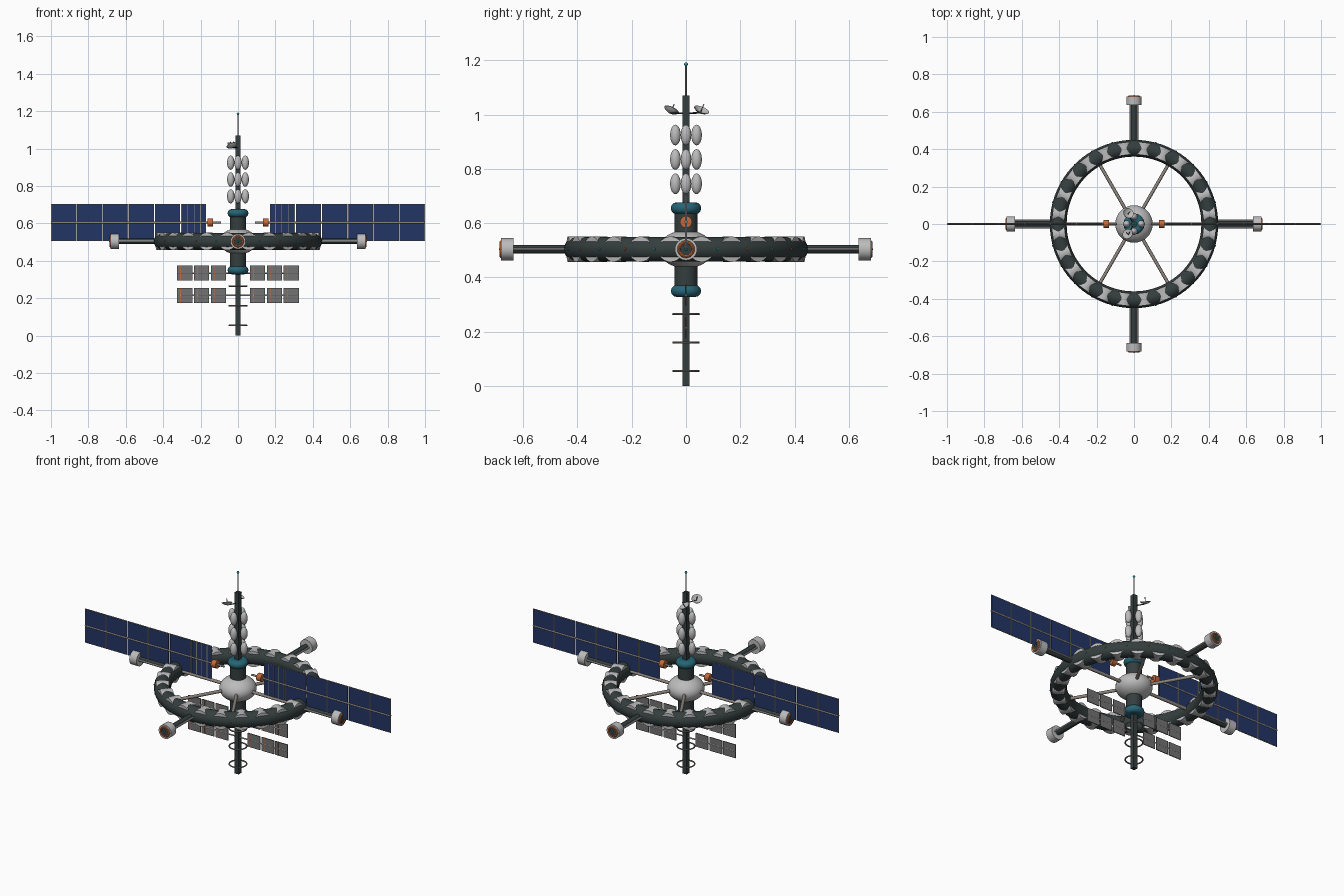
import bpy, bmesh, math
from math import sin, cos, radians, pi
from mathutils import Vector, Matrix

cube = bpy.data.objects.get("Cube")
if cube:
    bpy.data.objects.remove(cube, do_unlink=True)


def material(name, rgb, metal=0.0):
    m = bpy.data.materials.new(name)
    m.use_nodes = True
    m.diffuse_color = (*rgb, 1)
    bsdf = m.node_tree.nodes["Principled BSDF"]
    bsdf.inputs["Base Color"].default_value = (*rgb, 1)
    bsdf.inputs["Roughness"].default_value = 0.6
    return m


HULL = material("dark hull", (0.035, 0.048, 0.048))
WHITE = material("pale grey", (0.5, 0.5, 0.5))
METAL = material("warm metal", (0.27, 0.24, 0.21))
TEAL = material("teal", (0.02, 0.13, 0.18))
ORANGE = material("orange", (0.55, 0.14, 0.04))
NAVY = material("navy cells", (0.016, 0.036, 0.13))
RADIATOR = material("radiator grey", (0.17, 0.17, 0.17))
GLOW = material("cyan light", (0.02, 0.4, 0.5))

RING_Z, RING_R, TUBE_R = 0.504, 0.405, 0.045
ARRAY_Z = 0.605


def finish(name, bm, mat, smooth=True):
    bmesh.ops.recalc_face_normals(bm, faces=bm.faces)
    me = bpy.data.meshes.new(name)
    bm.to_mesh(me)
    bm.free()
    me.materials.append(mat)
    ob = bpy.data.objects.new(name, me)
    bpy.context.collection.objects.link(ob)
    if smooth:
        bpy.ops.object.select_all(action='DESELECT')
        ob.select_set(True)
        bpy.context.view_layer.objects.active = ob
        bpy.ops.object.shade_smooth_by_angle(angle=radians(35))
    return ob


def box(name, centre, size, mat):
    bm = bmesh.new()
    bmesh.ops.create_cube(bm, size=1, matrix=Matrix.Translation(centre) @ Matrix.Diagonal((*size, 1)))
    return finish(name, bm, mat, False)


def rod(name, a, b, r, mat, sides=16):
    a, b = Vector(a), Vector(b)
    turn = (b - a).to_track_quat('Z', 'Y').to_matrix().to_4x4()
    bm = bmesh.new()
    bmesh.ops.create_cone(bm, cap_ends=True, segments=sides, radius1=r, radius2=r,
                          depth=(b - a).length, matrix=Matrix.Translation((a + b) / 2) @ turn)
    return finish(name, bm, mat)


def ellipsoid(name, centre, radii, mat, u=24, v=16):
    bm = bmesh.new()
    bmesh.ops.create_uvsphere(bm, u_segments=u, v_segments=v, radius=1,
                              matrix=Matrix.Translation(centre) @ Matrix.Diagonal((*radii, 1)))
    return finish(name, bm, mat)


def lathe(name, profile, mat, closed=False, sides=32, place=Matrix()):
    """Spin a (radius, height) profile about z, then place it."""
    bm = bmesh.new()
    vs = [bm.verts.new((r, 0, z)) for r, z in profile]
    edges = [bm.edges.new(p) for p in zip(vs, vs[1:] + (vs[:1] if closed else []))]
    bmesh.ops.spin(bm, geom=vs + edges, cent=(0, 0, 0), axis=(0, 0, 1), angle=2 * pi, steps=sides)
    bmesh.ops.remove_doubles(bm, verts=bm.verts, dist=1e-5)
    bmesh.ops.transform(bm, matrix=place, verts=bm.verts)
    return finish(name, bm, mat)


def torus(name, z, major, minor, mat, sides=48, rim=12, place=None):
    circle = [(major + minor * cos(2 * pi * i / rim), minor * sin(2 * pi * i / rim)) for i in range(rim)]
    return lathe(name, circle, mat, True, sides, place or Matrix.Translation((0, 0, z)))


def polar(r, angle, z):
    return Vector((r * cos(angle), r * sin(angle), z))


# Central core and hub
rod("core", (0, 0, 0.34), (0, 0, 0.66), 0.043, HULL, 32)
ellipsoid("hub", (0, 0, RING_Z), (0.1, 0.1, 0.07), WHITE, 32, 20)
for name, z in (("upper_collar", 0.655), ("lower_collar", 0.35)):
    torus(name, z, 0.034, 0.022, TEAL)
    rod(name + "_cap", (0, 0, z - 0.02), (0, 0, z + 0.02), 0.034, TEAL, 32)

# Habitat ring with radial drum modules and running lights
torus("habitat_ring", RING_Z, RING_R, TUBE_R, HULL, 96, 24)
for i in range(24):
    a = 2 * pi * (i + 0.5) / 24
    rod("ring_module", polar(RING_R - 0.034, a, RING_Z), polar(RING_R + 0.034, a, RING_Z), 0.047, WHITE, 24)
    a = 2 * pi * i / 24
    ellipsoid("ring_light", polar(RING_R + TUBE_R, a, RING_Z), (0.004,) * 3, GLOW if i % 2 else ORANGE, 8, 6)
for i in range(6):
    a = i * pi / 3
    rod("spoke", polar(0.08, a, RING_Z), polar(RING_R - 0.03, a, RING_Z), 0.009, METAL)

# Four docking arms with ports
for i in range(4):
    a = i * pi / 2
    side = polar(0.019, a + pi / 2, 0)
    rod("docking_arm", polar(0.43, a, RING_Z), polar(0.64, a, RING_Z), 0.015, HULL)
    for s in (-1, 1):
        rod("arm_rail", polar(0.43, a, RING_Z) + s * side, polar(0.64, a, RING_Z) + s * side, 0.005, WHITE, 8)
    rod("docking_port", polar(0.635, a, RING_Z), polar(0.682, a, RING_Z), 0.041, WHITE, 24)
    face = Matrix.Translation(polar(0.682, a, RING_Z)) @ polar(1, a, 0).to_track_quat('Z', 'Y').to_matrix().to_4x4()
    torus("port_seal", 0, 0.026, 0.006, ORANGE, 32, 8, face)
    rod("port_hatch", polar(0.68, a, RING_Z), polar(0.685, a, RING_Z), 0.021, HULL, 24)
    ellipsoid("port_light", polar(0.685, a, RING_Z), (0.005,) * 3, GLOW, 8, 6)

# Upper and lower masts, antenna and mast hoops
box("upper_mast", (0, 0, 0.865), (0.025, 0.025, 0.41), HULL)
box("lower_mast", (0, 0, 0.17), (0.025, 0.025, 0.34), HULL)
rod("antenna", (0, 0, 1.06), (0, 0, 1.188), 0.003, METAL, 8)
ellipsoid("antenna_tip", (0, 0, 1.186), (0.007,) * 3, GLOW, 12, 8)
for z in (0.055, 0.16, 0.265):
    torus("mast_hoop", z, 0.047, 0.004, METAL, 40, 8)

# Storage tanks, four to a level
for z in (0.745, 0.835, 0.925):
    for i in range(4):
        ellipsoid("tank", polar(0.039, i * pi / 2, z), (0.0195, 0.0195, 0.038), WHITE)

# Dish antennas
bowl = [(0.001, -0.008), (0.012, -0.006), (0.022, -0.001), (0.029, 0.005),
        (0.029, 0.007), (0.022, 0.001), (0.012, -0.004), (0.001, -0.006)]
for angle, aim in ((120, (0.35, 0.35, 0.87)), (240, (-0.35, 0.4, 0.85))):
    centre, aim = polar(0.064, radians(angle), 1.013), Vector(aim).normalized()
    place = Matrix.Translation(centre) @ aim.to_track_quat('Z', 'Y').to_matrix().to_4x4()
    lathe("dish", bowl, WHITE, True, 24, place)
    rod("dish_feed", centre - aim * 0.007, centre + aim * 0.03, 0.0018, METAL, 8)
    rod("dish_bracket", (0, 0, 1.005), centre - aim * 0.007, 0.003, HULL, 8)

# Solar wings and radiators on both sides
for s in (-1, 1):
    rod("wing_spar", (s * 0.09, 0, ARRAY_Z), (s * 0.998, 0, ARRAY_Z), 0.0055, METAL, 12)
    rod("wing_gimbal", (s * 0.133, 0, ARRAY_Z), (s * 0.163, 0, ARRAY_Z), 0.022, ORANGE, 24)
    for i in range(6):
        x = s * (0.2385 + i * 0.1385)
        box("panel_frame", (x, 0, ARRAY_Z), (0.135, 0.004, 0.2), METAL)
        box("solar_cells", (x, 0, ARRAY_Z), (0.129, 0.006, 0.194), NAVY)
    for i in range(4):
        box("cell_stripe", (s * (0.2 + i * 0.034), -0.003, ARRAY_Z), (0.004, 0.002, 0.194), METAL)
    for z in (0.215, 0.335):
        rod("radiator_boom", (s * 0.01, 0, z), (s * 0.325, 0, z), 0.004, WHITE, 8)
        for i in range(3):
            x = s * (0.105 + i * 0.09)
            box("radiator", (x, 0, z), (0.081, 0.005, 0.08), RADIATOR)
            box("coolant_line", (x - 0.022, -0.0025, z), (0.004, 0.002, 0.078), ORANGE)
